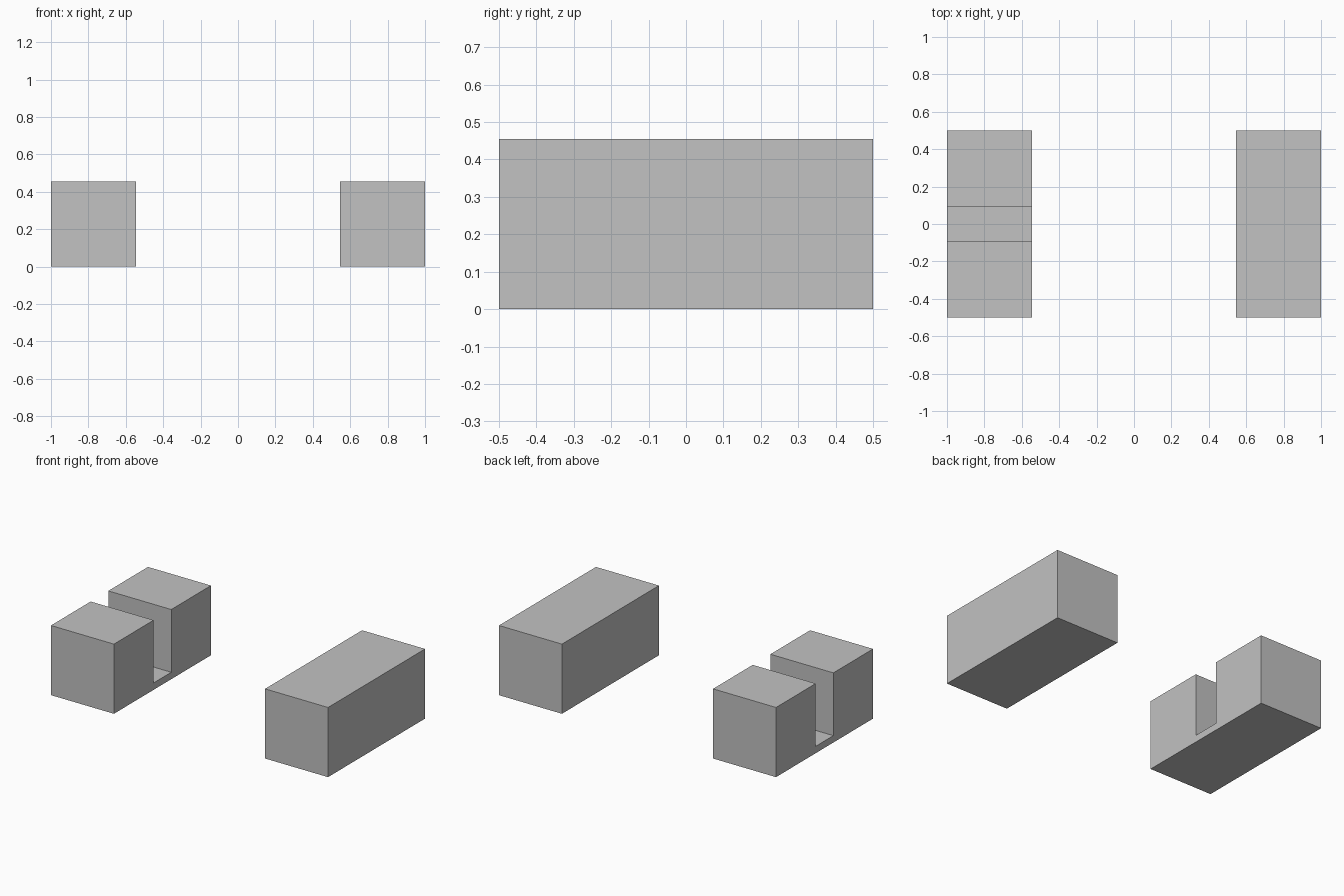
import bpy
import bmesh

cube = bpy.data.objects.get("Cube")
if cube:
    bpy.data.objects.remove(cube, do_unlink=True)

SIDE = 1 / 2.2       # width and height of each block
HALF = 0.5           # half the block length
SLOT = 0.091         # half the slot width
FLOOR = 0.045        # height of the slot floor

grey = bpy.data.materials.new("plain_grey")
grey.use_nodes = True
colour = (0.54, 0.54, 0.54, 1)
grey.diffuse_color = colour
grey.node_tree.nodes["Principled BSDF"].inputs["Base Color"].default_value = colour


def extruded_block(name, profile, x_start):
    """Extrude a (y, z) side profile along x by the block width."""
    bm = bmesh.new()
    face = bm.faces.new([bm.verts.new((x_start, y, z)) for y, z in profile])
    result = bmesh.ops.extrude_face_region(bm, geom=[face])
    moved = [v for v in result["geom"] if isinstance(v, bmesh.types.BMVert)]
    bmesh.ops.translate(bm, verts=moved, vec=(SIDE, 0, 0))
    bmesh.ops.recalc_face_normals(bm, faces=bm.faces)
    mesh = bpy.data.meshes.new(name)
    bm.to_mesh(mesh)
    bm.free()
    mesh.materials.append(grey)
    obj = bpy.data.objects.new(name, mesh)
    bpy.context.collection.objects.link(obj)
    return obj


# Solid block on the left
base = [(-HALF, 0), (HALF, 0)]
extruded_block("solid_block", base + [(HALF, SIDE), (-HALF, SIDE)], 1 - SIDE)

# Block on the right with a slot cut across the middle
slot = [(SLOT, SIDE), (SLOT, FLOOR), (-SLOT, FLOOR), (-SLOT, SIDE)]
extruded_block("slotted_block", base + [(HALF, SIDE)] + slot + [(-HALF, SIDE)], -1)
